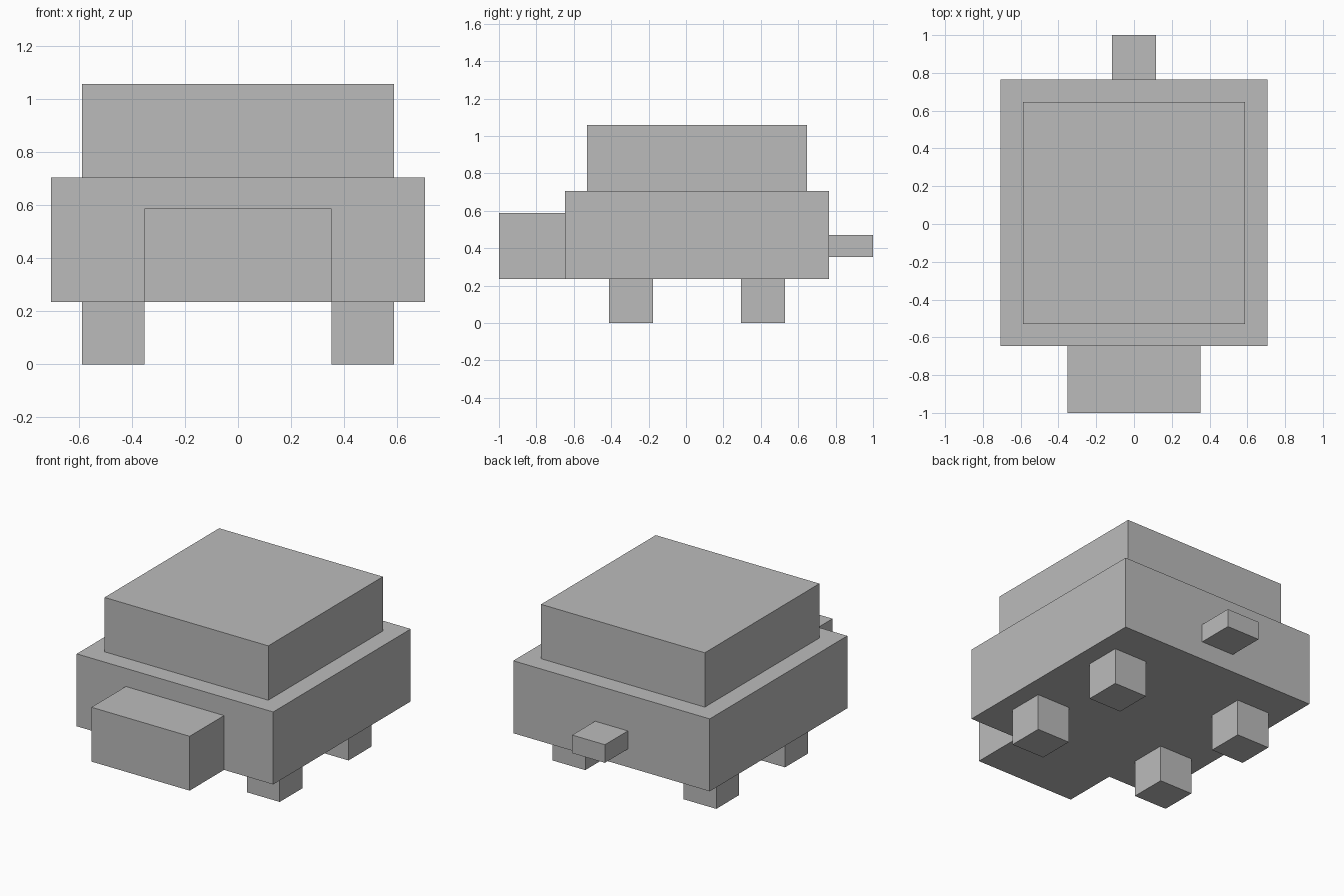
import bpy
import bmesh
from mathutils import Matrix, Vector

default_cube = bpy.data.objects.get("Cube")
if default_cube:
    bpy.data.objects.remove(default_cube, do_unlink=True)

# Everything sits on one block grid
UNIT = 2 / 17

grey = bpy.data.materials.new("plain grey")
grey.use_nodes = True
colour = (0.5, 0.5, 0.5, 1)
grey.diffuse_color = colour
grey.node_tree.nodes["Principled BSDF"].inputs["Base Color"].default_value = colour


def block(name, low, high):
    """Box between two corners given in grid units."""
    low, high = Vector(low) * UNIT, Vector(high) * UNIT
    centre = (low + high) / 2
    bm = bmesh.new()
    bmesh.ops.create_cube(bm, size=1, matrix=Matrix.Diagonal((high - low).to_4d()))
    mesh = bpy.data.meshes.new(name)
    bm.to_mesh(mesh)
    bm.free()
    mesh.materials.append(grey)
    obj = bpy.data.objects.new(name, mesh)
    obj.location = centre
    bpy.context.collection.objects.link(obj)
    return obj


# Body with the raised shell on its back
block("body", (-6, -5.5, 2), (6, 6.5, 6))
block("shell", (-5, -4.5, 6), (5, 5.5, 9))

# Head at the front, tail at the back
block("head", (-3, -8.5, 2), (3, -5.5, 5))
block("tail", (-1, 6.5, 3), (1, 8.5, 4))

# Four stubby legs
for end, y in (("front", -3.5), ("back", 2.5)):
    for side, x in (("left", 3), ("right", -5)):
        block(f"{end}_{side}_leg", (x, y, 0), (x + 2, y + 2, 2))
